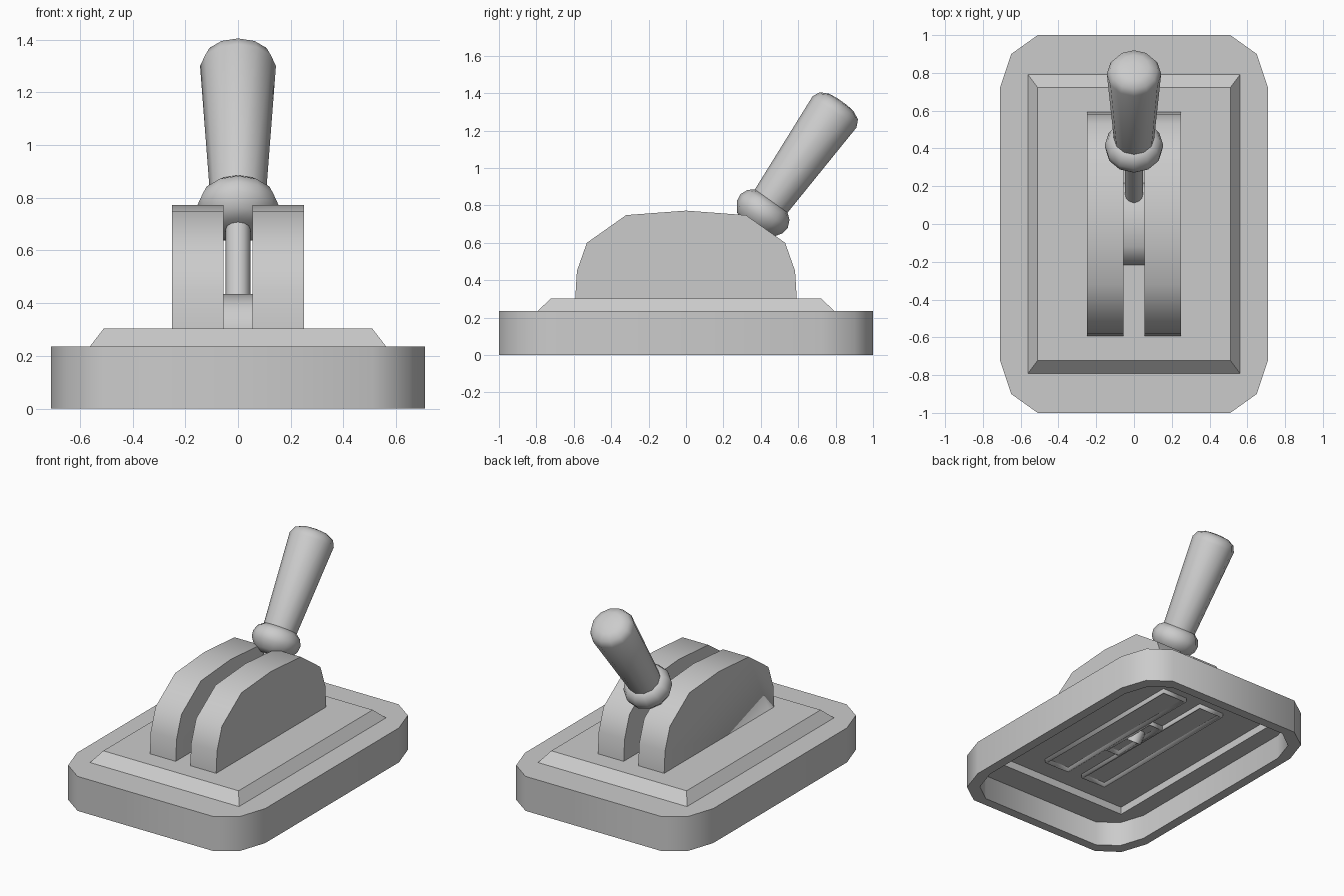
import bpy, bmesh
from math import sin, cos, pi, radians
from mathutils import Matrix, Vector

if "Cube" in bpy.data.objects:
    bpy.data.objects.remove(bpy.data.objects["Cube"])


def smooth_by_angle(ob, angle):
    bpy.ops.object.select_all(action='DESELECT')
    ob.select_set(True)
    bpy.context.view_layer.objects.active = ob
    bpy.ops.object.shade_smooth_by_angle(angle=radians(angle))


def add_object(name, bm, smooth=None):
    bmesh.ops.recalc_face_normals(bm, faces=bm.faces)
    mesh = bpy.data.meshes.new(name)
    bm.to_mesh(mesh)
    bm.free()
    ob = bpy.data.objects.new(name, mesh)
    bpy.context.collection.objects.link(ob)
    if smooth:
        smooth_by_angle(ob, smooth)
    return ob


def loft(name, rings, smooth=None):
    """Join equal-length rings of points with quads and cap both ends."""
    bm = bmesh.new()
    rows = [[bm.verts.new(p) for p in ring] for ring in rings]
    n = len(rows[0])
    for a, b in zip(rows, rows[1:]):
        for i in range(n):
            bm.faces.new((a[i], a[(i + 1) % n], b[(i + 1) % n], b[i]))
    bm.faces.new(rows[0][::-1])
    bm.faces.new(rows[-1])
    return add_object(name, bm, smooth)


def prism(name, outline, z0, z1):
    return loft(name, [[(x, y, z) for x, y in outline] for z in (z0, z1)])


def rect(x, y):
    return [(x, y), (-x, y), (-x, -y), (x, -y)]


def base_outline(inset=0.0):
    """Rectangle with two-step chamfered corners."""
    quarter = [(0.71, 0.72), (0.65, 0.90), (0.51, 1.0)]
    fx, fy = (0.71 - inset) / 0.71, 1.0 - inset
    q = [(x * fx, y * fy) for x, y in quarter]
    return (q + [(-x, y) for x, y in q[::-1]] + [(-x, -y) for x, y in q]
            + [(x, -y) for x, y in q[::-1]])


def arch(name, half_profile, x0, x1, thickness):
    """Hollow arched block, open underneath, profile in y and z."""
    prof = half_profile + [(-y, z) for y, z in half_profile[::-1] if y > 0]
    bm = bmesh.new()
    a = [bm.verts.new((x0, y, z)) for y, z in prof]
    b = [bm.verts.new((x1, y, z)) for y, z in prof]
    for i in range(len(prof) - 1):
        bm.faces.new((a[i], a[i + 1], b[i + 1], b[i]))
    bm.faces.new(a[::-1])
    bm.faces.new(b)
    ob = add_object(name, bm, smooth=42)
    mod = ob.modifiers.new("wall", 'SOLIDIFY')
    mod.thickness = thickness
    mod.offset = -1
    return ob


def lathe(name, profile, sides, matrix):
    """Revolve (radius, height) pairs about the lever axis."""
    rings = [[matrix @ Vector((r * cos(2 * pi * i / sides), r * sin(2 * pi * i / sides), h))
              for i in range(sides)] for r, h in profile]
    return loft(name, rings, smooth=50)


# Base shell, open below, with a rectangular opening in its top
base = prism("base", base_outline(), 0.0, 0.235)
cutters = [prism("cavity_cutter", base_outline(0.065), -0.1, 0.17),
           prism("opening_cutter", rect(0.525, 0.755), 0.1, 0.4)]
for cutter in cutters:
    mod = base.modifiers.new("cut", 'BOOLEAN')
    mod.operation = 'DIFFERENCE'
    mod.solver = 'EXACT'
    mod.object = cutter
    cutter.hide_render = True
    bpy.ops.object.select_all(action='DESELECT')
    bpy.context.view_layer.objects.active = base
    base.select_set(True)
    bpy.ops.object.modifier_apply(modifier=mod.name)
    bpy.data.objects.remove(cutter)
smooth_by_angle(base, 40)

# Bevelled top plate closing the opening
loft("top_plate", [[(x, y, z) for x, y in rect(w, d)] for w, d, z in
                   ((0.525, 0.755, 0.222), (0.525, 0.755, 0.233),
                    (0.562, 0.792, 0.236), (0.51, 0.722, 0.303))])

# Arched side housings, mirrored either side of the slot
housing = arch("side_housings", [(0.594, 0.195), (0.592, 0.305), (0.583, 0.45), (0.53, 0.60),
                                 (0.32, 0.748), (0.0, 0.772)], 0.055, 0.25, 0.018)
housing.modifiers.new("pair", 'MIRROR')

# Low pivot drum in the slot
arch("pivot_drum", [(0.22, 0.195), (0.218, 0.31), (0.19, 0.38), (0.12, 0.42), (0.0, 0.435)],
     -0.055, 0.055, 0.018)

# Tilted lever: rod, collar and grip
axis = Matrix.Translation((0, 0.412, 0.762)) @ Matrix.Rotation(radians(-35.4), 4, 'X')
lathe("lever_rod", [(0.047, -0.715), (0.047, 0.0)], 12, axis)
lathe("lever_collar", [(0.07, -0.10), (0.115, -0.08), (0.15, -0.03), (0.155, 0.01),
                       (0.138, 0.05), (0.105, 0.077)], 12, axis)
lathe("lever_grip", [(0.105, 0.04), (0.144, 0.66), (0.125, 0.70), (0.08, 0.722),
                     (0.03, 0.728)], 12, axis)
